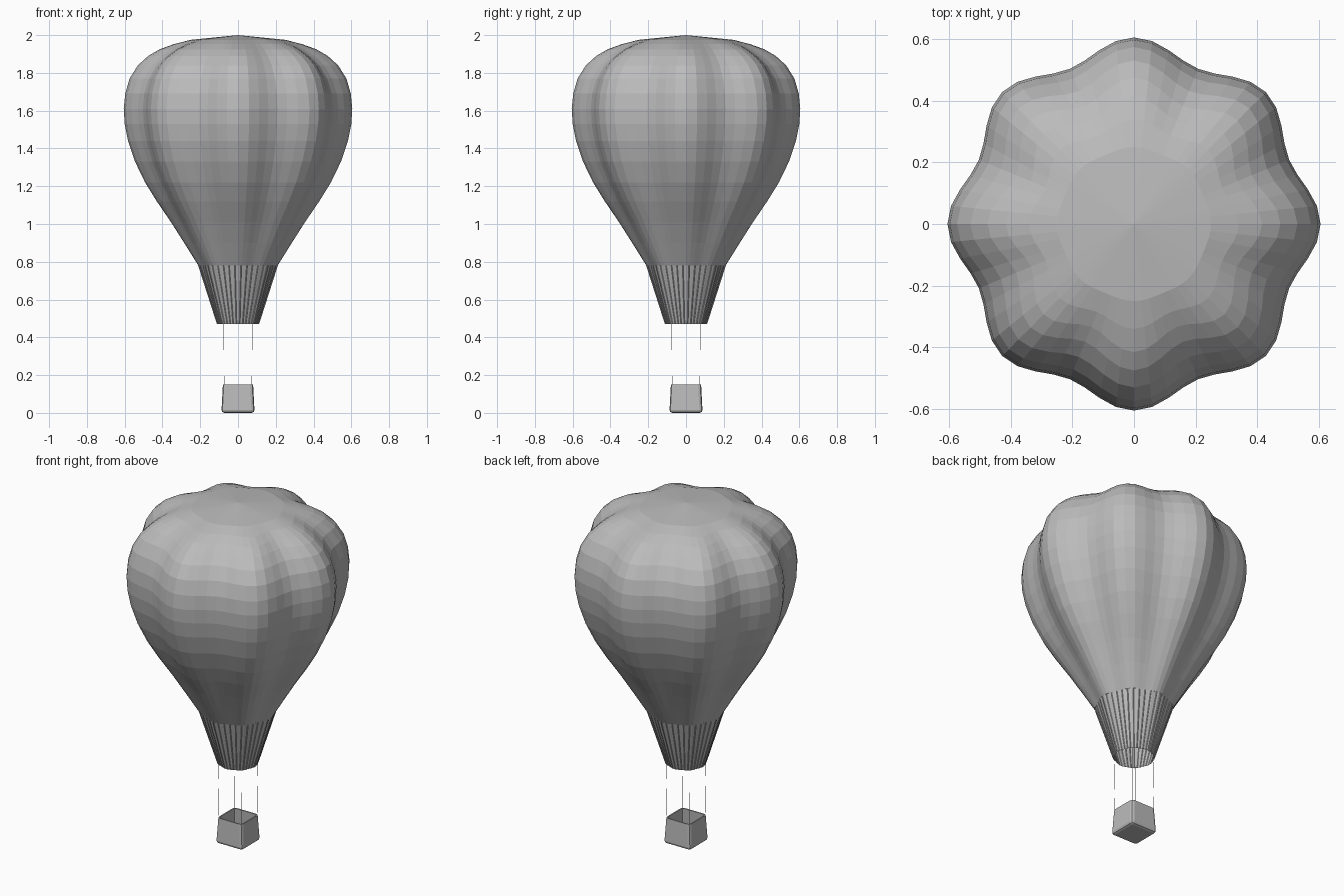
import bpy, bmesh, math
from mathutils import Vector

if "Cube" in bpy.data.objects:
    bpy.data.objects.remove(bpy.data.objects["Cube"], do_unlink=True)

grey = bpy.data.materials.new("plain grey")
grey.use_nodes = True
COLOUR = (0.5, 0.5, 0.5, 1)
grey.diffuse_color = COLOUR
grey.node_tree.nodes["Principled BSDF"].inputs["Base Color"].default_value = COLOUR

LOBES = 8


def add_object(name, bm):
    mesh = bpy.data.meshes.new(name)
    bm.to_mesh(mesh)
    bm.free()
    mesh.materials.append(grey)
    obj = bpy.data.objects.new(name, mesh)
    bpy.context.collection.objects.link(obj)
    return obj


def lobed_point(angle, radius, z, fold):
    """Point on a ring whose radius dips by the fold fraction between lobes."""
    r = radius * (1 - fold * (1 - math.cos(LOBES * angle)) / 2)
    return Vector((r * math.cos(angle), r * math.sin(angle), z))


def lobed_shell(name, profile, segments, apex=None):
    """Loft rings of (radius, height, fold) and optionally close the top."""
    bm = bmesh.new()
    rings = [[bm.verts.new(lobed_point(math.tau * i / segments, *row))
              for i in range(segments)] for row in profile]
    for low, high in zip(rings, rings[1:]):
        for i in range(segments):
            j = (i + 1) % segments
            bm.faces.new((low[i], low[j], high[j], high[i]))
    if apex is not None:
        tip = bm.verts.new((0, 0, apex))
        for i in range(segments):
            bm.faces.new((rings[-1][i], rings[-1][(i + 1) % segments], tip))
    return add_object(name, bm)


def cord(bm, start, end, radius, sides=4):
    """Thin straight cord between two points."""
    axis = end - start
    turn = axis.to_track_quat('Z', 'Y').to_matrix().to_4x4()
    turn.translation = (start + end) / 2
    bmesh.ops.create_cone(bm, cap_ends=True, segments=sides, radius1=radius,
                          radius2=radius, depth=axis.length, matrix=turn)


# Envelope: eight soft lobes that pinch in at the seams
lobed_shell("envelope", [
    (0.21, 0.78, 0.05), (0.285, 0.90, 0.07), (0.355, 1.01, 0.08),
    (0.43, 1.12, 0.09), (0.492, 1.22, 0.10), (0.545, 1.33, 0.10),
    (0.582, 1.44, 0.10), (0.600, 1.53, 0.10), (0.605, 1.61, 0.10),
    (0.597, 1.69, 0.10), (0.574, 1.77, 0.11), (0.530, 1.84, 0.12),
    (0.475, 1.89, 0.13), (0.415, 1.925, 0.13), (0.34, 1.952, 0.09),
    (0.25, 1.975, 0.03)], segments=64, apex=2.0)

# Open skirt below the envelope
TOP, BOTTOM = (0.21, 0.78, 0.05), (0.11, 0.47, 0.04)
lobed_shell("skirt", [BOTTOM, TOP], segments=32)

# Gathering cords lying on the skirt
bm = bmesh.new()
for i in range(40):
    a = math.tau * (i + 0.5) / 40
    cord(bm, lobed_point(a, *BOTTOM), lobed_point(a, *TOP), 0.0025)
add_object("skirt_cords", bm)

# Four suspension ropes from the basket corners to the skirt rim
bm = bmesh.new()
for sx in (-1, 1):
    for sy in (-1, 1):
        cord(bm, Vector((sx * 0.073, sy * 0.073, 0.14)),
             Vector((sx * 0.076, sy * 0.076, 0.475)), 0.001)
add_object("suspension_ropes", bm)

# Basket: tapered open box with rounded edges and thin walls
bm = bmesh.new()
bmesh.ops.create_cube(bm, size=1)
for v in bm.verts:
    half = 0.080 if v.co.z > 0 else 0.088
    v.co = Vector((math.copysign(half, v.co.x), math.copysign(half, v.co.y),
                   0.15 if v.co.z > 0 else 0))
top_face = max(bm.faces, key=lambda f: f.calc_center_median().z)
bmesh.ops.delete(bm, geom=[top_face], context='FACES_ONLY')
edges = [e for e in bm.edges if not e.is_boundary]
bmesh.ops.bevel(bm, geom=edges, offset=0.016, segments=2, profile=0.5,
                affect='EDGES')
basket = add_object("basket", bm)
walls = basket.modifiers.new("walls", 'SOLIDIFY')
walls.thickness = 0.007
walls.offset = -1
